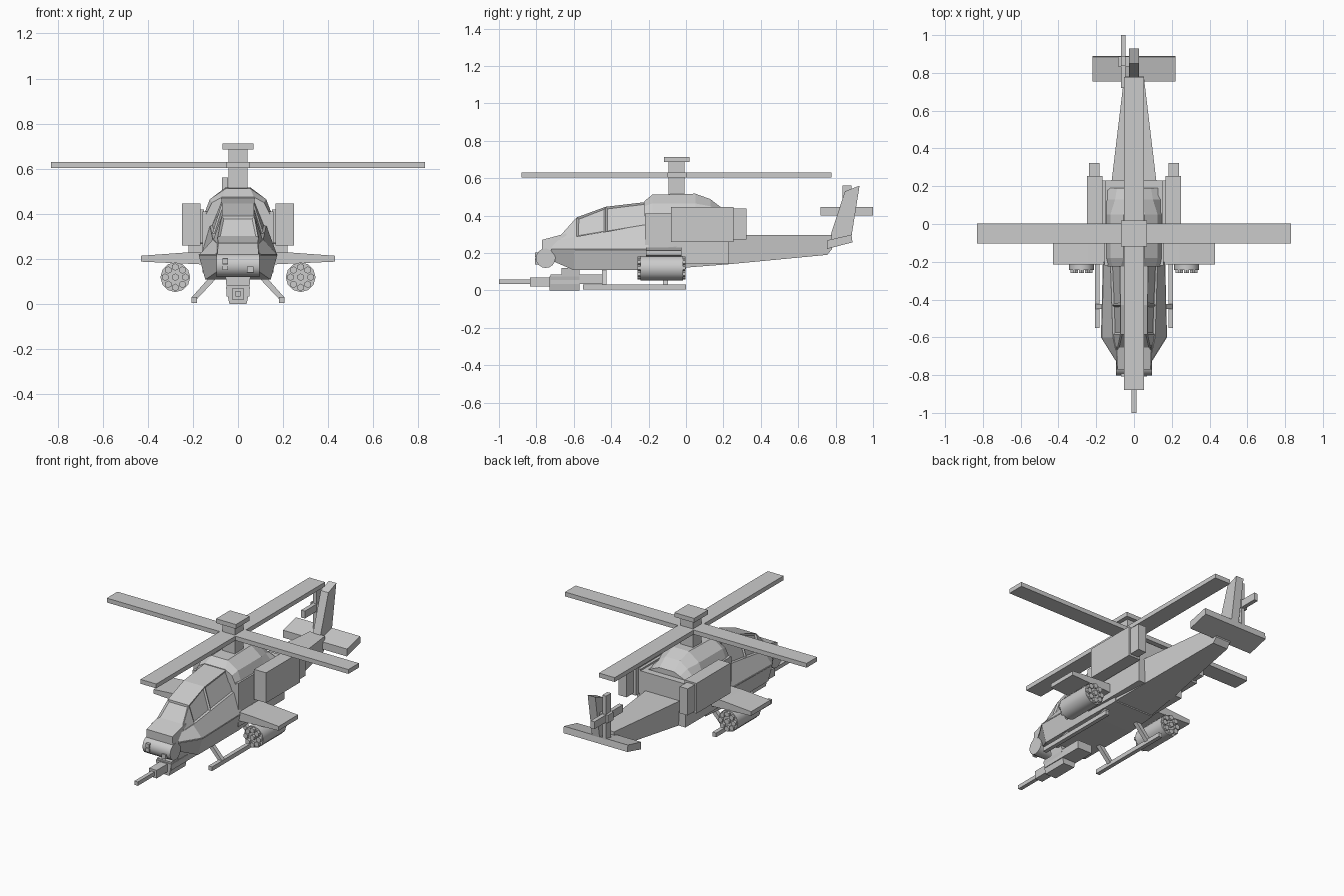
import bpy, bmesh, math
from mathutils import Vector


def finish(name, bm, smooth=False):
    bmesh.ops.recalc_face_normals(bm, faces=bm.faces)
    me = bpy.data.meshes.new(name)
    bm.to_mesh(me)
    bm.free()
    ob = bpy.data.objects.new(name, me)
    bpy.context.collection.objects.link(ob)
    if smooth:
        bpy.context.view_layer.objects.active = ob
        ob.select_set(True)
        bpy.ops.object.shade_smooth_by_angle(angle=math.radians(35))
        ob.select_set(False)
    return ob


def skin(name, rings, panels=None):
    """Join rings of 3D points; panels(i, j) picks faces to sink as glass."""
    bm = bmesh.new()
    vs = [[bm.verts.new(p) for p in r] for r in rings]
    n = len(vs[0])
    glass = []
    for i in range(len(vs) - 1):
        for j in range(n):
            k = (j + 1) % n
            f = bm.faces.new((vs[i][j], vs[i][k], vs[i + 1][k], vs[i + 1][j]))
            if panels and panels(i, j):
                glass.append(f)
    bm.faces.new(vs[0])
    bm.faces.new(vs[-1][::-1])
    bmesh.ops.recalc_face_normals(bm, faces=bm.faces)
    if glass:
        bmesh.ops.inset_individual(bm, faces=glass, thickness=0.014, depth=-0.008)
    return finish(name, bm)


def hull(name, sections, panels=None):
    """Sections (y, half outline bottom to top), mirrored across x."""
    rings = [[(x, y, z) for x, z in h] + [(-x, y, z) for x, z in reversed(h)]
             for y, h in sections]
    return skin(name, rings, panels)


def box(name, x, y, z):
    return skin(name, [[(a, y[0], z[0]), (a, y[1], z[0]), (a, y[1], z[1]), (a, y[0], z[1])]
                       for a in x])


def prism_x(name, pts, x0, x1):
    return skin(name, [[(x, y, z) for y, z in pts] for x in (x0, x1)])


def prism_y(name, pts, y0, y1):
    return skin(name, [[(x, y, z) for x, z in pts] for y in (y0, y1)])


def tube(name, a, b, r, sides, smooth=False, turn=0.0):
    a, b = Vector(a), Vector(b)
    bm = bmesh.new()
    bmesh.ops.create_cone(bm, cap_ends=True, segments=sides, radius1=r, radius2=r,
                          depth=(b - a).length)
    q = (b - a).to_track_quat('Z', 'Y')
    for v in bm.verts:
        c, s = math.cos(turn), math.sin(turn)
        p = Vector((v.co.x * c - v.co.y * s, v.co.x * s + v.co.y * c, v.co.z))
        v.co = q @ p + (a + b) / 2
    return finish(name, bm, smooth)


# Lower fuselage
hull("lower_hull", [
    (-0.72, [(0.07, 0.16), (0.10, 0.22)]),
    (-0.60, [(0.145, 0.108), (0.175, 0.22)]),
    (-0.20, [(0.145, 0.108), (0.165, 0.22)]),
    (0.0, [(0.135, 0.115), (0.155, 0.24)])])

# Sloping shoulders beside the cockpit
hull("cockpit_sides", [
    (-0.72, [(0.10, 0.215), (0.085, 0.26)]),
    (-0.60, [(0.175, 0.215), (0.112, 0.286)]),
    (-0.20, [(0.165, 0.215), (0.125, 0.35)])])

# Nose shelf
hull("nose_shelf", [
    (-0.77, [(0.092, 0.215), (0.088, 0.27)]),
    (-0.64, [(0.105, 0.215), (0.092, 0.305)])])

# Framed canopy with sunken panes
hull("canopy", [
    (-0.67, [(0.095, 0.27), (0.09, 0.295)]),
    (-0.585, [(0.11, 0.285), (0.072, 0.39)]),
    (-0.43, [(0.115, 0.31), (0.072, 0.447)]),
    (-0.21, [(0.125, 0.345), (0.075, 0.473)])],
    lambda i, j: j == 1 and i == 0 or i > 0 and j in (0, 2))

# Nose sensor drum with lenses
tube("nose_sensor", (-0.095, -0.75, 0.172), (0.095, -0.75, 0.172), 0.052, 16, True)
for x, z, s in ((-0.057, 0.19, 0.012), (-0.057, 0.163, 0.012), (0.055, 0.153, 0.014)):
    box("sensor_lens", (x - s, x + s), (-0.808, -0.77), (z - s, z + s))

# Middle body and rotor fairing
box("mid_body", (-0.157, 0.157), (-0.22, 0.23), (0.14, 0.41))
hull("rotor_fairing", [
    (-0.225, [(0.14, 0.40), (0.115, 0.45), (0.07, 0.475)]),
    (-0.18, [(0.15, 0.40), (0.125, 0.465), (0.055, 0.512)]),
    (0.05, [(0.15, 0.40), (0.125, 0.465), (0.055, 0.517)]),
    (0.13, [(0.15, 0.40), (0.10, 0.45), (0.05, 0.488)]),
    (0.19, [(0.15, 0.40), (0.09, 0.425), (0.05, 0.442)])])

# Tail boom
hull("tail_boom", [
    (-0.05, [(0.135, 0.118), (0.145, 0.295)]),
    (0.23, [(0.11, 0.14), (0.118, 0.295)]),
    (0.755, [(0.052, 0.19), (0.055, 0.295)]),
    (0.78, [(0.05, 0.22), (0.053, 0.295)])])

# Tail surfaces
prism_x("tail_fin", [(0.765, 0.27), (0.885, 0.29), (0.928, 0.56), (0.85, 0.53)], -0.026, 0.026)
prism_x("tailplane", [(0.755, 0.222), (0.89, 0.257), (0.885, 0.298), (0.755, 0.268)], -0.22, 0.22)

# Tail rotor
box("tail_rotor_hub", (-0.085, -0.02), (0.835, 0.887), (0.398, 0.448))
box("tail_rotor_blade_long", (-0.07, -0.045), (0.72, 1.0), (0.40, 0.446))
box("tail_rotor_blade_upright", (-0.07, -0.045), (0.836, 0.886), (0.283, 0.562))

# Main rotor
cy = -0.05
box("rotor_mast", (-0.043, 0.043), (cy - 0.043, cy + 0.043), (0.50, 0.69))
box("rotor_cap", (-0.068, 0.068), (cy - 0.068, cy + 0.068), (0.686, 0.713))
box("rotor_blade_cross", (-0.83, 0.83), (cy - 0.052, cy + 0.052), (0.604, 0.631))
box("rotor_blade_long", (-0.054, 0.054), (cy - 0.83, cy + 0.827), (0.604, 0.631))

for s in (-1, 1):
    # Engines and exhausts
    box("engine", (s * 0.167, s * 0.249), (-0.08, 0.253), (0.26, 0.447))
    box("engine_mount", (s * 0.15, s * 0.172), (-0.06, 0.23), (0.27, 0.42))
    box("exhaust", (s * 0.183, s * 0.238), (0.25, 0.323), (0.272, 0.437))

    # Stub wings
    prism_y("stub_wing", [(s * x, z) for x, z in
                          ((0.14, 0.175), (0.43, 0.188), (0.43, 0.214), (0.24, 0.228), (0.14, 0.23))],
            -0.215, -0.025)

    # Rocket pods
    px, pz = s * 0.278, 0.119
    tube("rocket_pod", (px, -0.243, pz), (px, -0.017, pz), 0.066, 12, True)
    spots = [(0, 0)] + [(0.045 * math.cos(k * math.pi / 4), 0.045 * math.sin(k * math.pi / 4))
                        for k in range(8)]
    for dx, dz in spots:
        tube("rocket_tube", (px + dx, -0.26, pz + dz), (px + dx, -0.003, pz + dz), 0.0165, 6)

    # Landing skids and struts
    box("skid", (s * 0.182, s * 0.207), (-0.55, 0.0), (0.005, 0.031))
    for y in (-0.437, -0.11):
        prism_y("skid_strut", [(s * x, z) for x, z in
                               ((0.09, 0.12), (0.125, 0.12), (0.205, 0.03), (0.182, 0.022))],
                y - 0.013, y + 0.013)

# Chin gun
prism_y("gun_mount", [(-0.055, 0.12), (0.055, 0.12), (0.048, 0.04), (-0.048, 0.04)], -0.665, -0.57)
box("gun_body", (-0.05, 0.05), (-0.725, -0.43), (0.034, 0.085))
prism_y("gun_receiver", [(-0.054, 0.075), (0.054, 0.075), (0.038, 0.0), (-0.038, 0.0)], -0.73, -0.57)
box("gun_sleeve", (-0.026, 0.026), (-0.835, -0.72), (0.02, 0.07))
box("gun_barrel", (-0.012, 0.012), (-1.0, -0.83), (0.033, 0.057))
